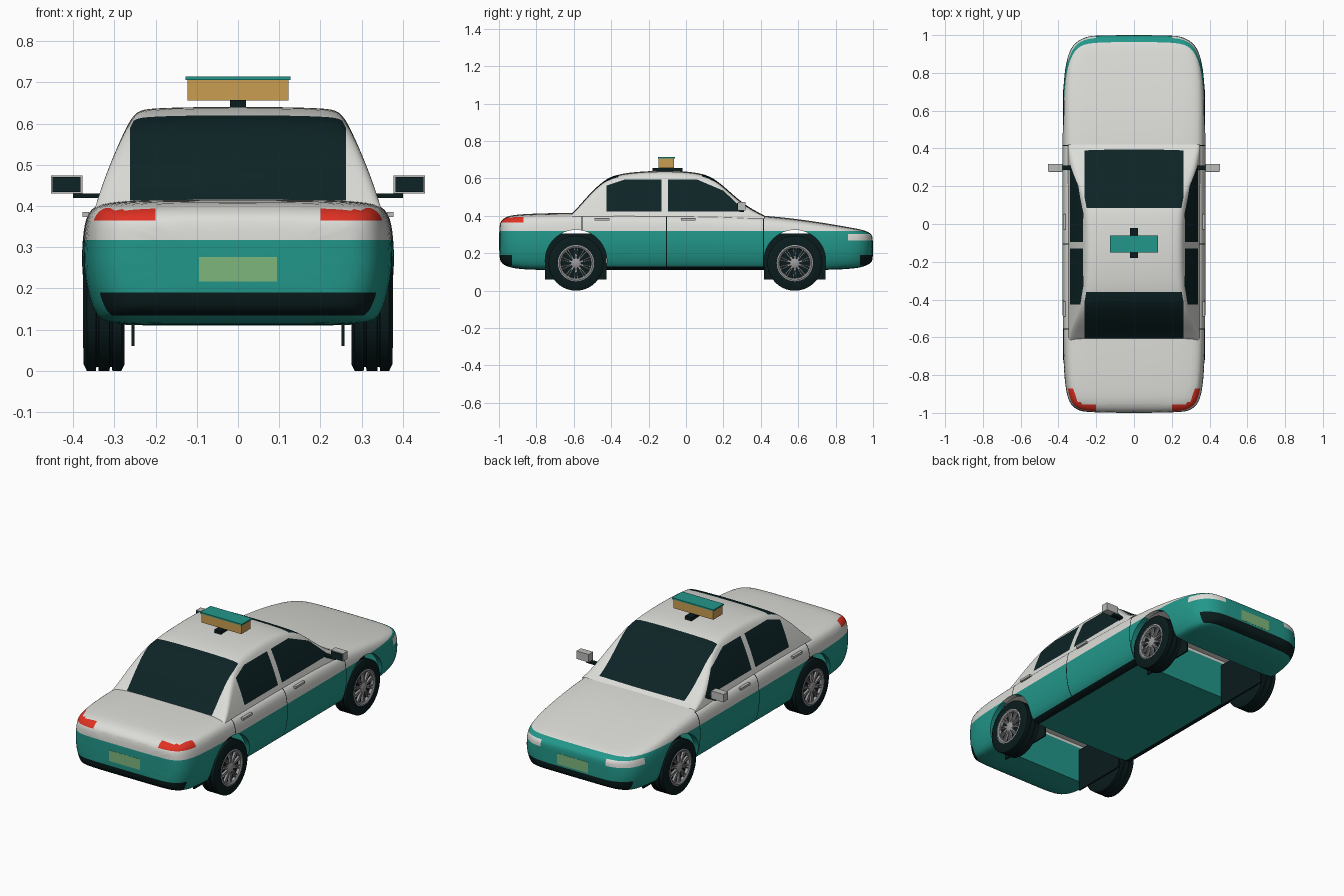
import bpy, bmesh, math
from mathutils import Vector, Matrix

cube = bpy.data.objects.get("Cube")
if cube:
    bpy.data.objects.remove(cube, do_unlink=True)

COLOURS = {"teal": (.016, .31, .255), "white": (.72, .72, .69), "dark_glass": (.004, .017, .019),
           "black": (.003, .011, .012), "red": (.75, .03, .016), "amber": (.6, .34, .085),
           "plate_green": (.21, .47, .2), "metal_grey": (.33, .33, .34), "pale_grey": (.5, .5, .49)}
MATS = {}
for name, rgb in COLOURS.items():
    m = bpy.data.materials.new(name)
    m.use_nodes = True
    m.diffuse_color = (*rgb, 1)
    m.node_tree.nodes["Principled BSDF"].inputs["Base Color"].default_value = (*rgb, 1)
    MATS[name] = m


def make(name, bm, mat, angle=None):
    bmesh.ops.recalc_face_normals(bm, faces=bm.faces)
    me = bpy.data.meshes.new(name)
    bm.to_mesh(me)
    bm.free()
    ob = bpy.data.objects.new(name, me)
    bpy.context.collection.objects.link(ob)
    me.materials.append(MATS[mat])
    if angle:
        smooth(ob, angle)
    return ob


def activate(ob):
    bpy.ops.object.select_all(action='DESELECT')
    ob.select_set(True)
    bpy.context.view_layer.objects.active = ob


def smooth(ob, angle):
    activate(ob)
    bpy.ops.object.shade_smooth_by_angle(angle=math.radians(angle))


def apply_modifier(ob, kind, **settings):
    mod = ob.modifiers.new("mod", kind)
    for key, value in settings.items():
        setattr(mod, key, value)
    activate(ob)
    bpy.ops.object.modifier_apply(modifier=mod.name)


def box(name, mat, x, y, z):
    """Box from (min, max) ranges."""
    bm = bmesh.new()
    lo, hi = zip(x, y, z)
    lo, hi = Vector(lo), Vector(hi)
    bmesh.ops.create_cube(bm, size=1, matrix=Matrix.Translation((lo + hi) / 2)
                          @ Matrix.Diagonal((*(hi - lo), 1)))
    return make(name, bm, mat)


def side_range(s, a, b):
    return tuple(sorted((s * a, s * b)))


def loft(bm, rings, closed=True):
    rows = [[bm.verts.new(p) for p in ring] for ring in rings]
    n = len(rows[0])
    for a, b in zip(rows, rows[1:]):
        for i in range(n if closed else n - 1):
            j = (i + 1) % n
            bm.faces.new((a[i], a[j], b[j], b[i]))
    return rows


def lathe(bm, profile, centre, steps=40):
    """Spin (x, radius) pairs round the x axis."""
    c = Vector(centre)
    rings = [[c + Vector((x, r * math.cos(t * math.tau / steps), r * math.sin(t * math.tau / steps)))
              for t in range(steps)] for x, r in profile]
    rows = loft(bm, rings)
    bm.faces.new(rows[0])
    bm.faces.new(rows[-1])


def paint(ob, names, planes, rule):
    """Cut along planes, then colour every face by the rule."""
    bm = bmesh.new()
    bm.from_mesh(ob.data)
    bmesh.ops.triangulate(bm, faces=[f for f in bm.faces if len(f.verts) > 4])
    for co, no in planes:
        bmesh.ops.bisect_plane(bm, geom=bm.verts[:] + bm.edges[:] + bm.faces[:],
                               dist=1e-5, plane_co=co, plane_no=no)
    for f in bm.faces:
        f.material_index = names.index(rule(f.calc_center_median(), f.normal))
    ob.data.materials.clear()
    for n in names:
        ob.data.materials.append(MATS[n])
    bm.to_mesh(ob.data)
    bm.free()
    smooth(ob, 35)


def at(axis, *values):
    no = Vector([axis == a for a in "xyz"])
    return [(no * v, no) for v in values]


# Lower body: stations of (y, half width, bottom, top)
STATIONS = [(-1, .25, .17, .355), (-.985, .305, .145, .38), (-.95, .345, .125, .402), (-.87, .367, .112, .41),
            (-.7, .378, .11, .416), (-.4, .381, .11, .416), (0, .381, .11, .415), (.4, .381, .11, .407),
            (.65, .38, .11, .376), (.8, .372, .112, .352), (.9, .352, .118, .334), (.96, .318, .13, .322),
            (.99, .26, .15, .304), (1, .21, .165, .285)]
SECTION = [(.5, 0), (.85, .005), (.92, .07), (.975, .25), (1, .5), (.985, .78), (.955, .91), (.87, .985), (.5, 1)]
rings = []
for y, w, lo, hi in STATIONS:
    half = [(u * w, y, lo + v * (hi - lo)) for u, v in SECTION]
    rings.append([(0, y, lo)] + half + [(0, y, hi)] + [(-x, a, z) for x, a, z in reversed(half)])
bm = bmesh.new()
rows = loft(bm, rings)
bm.faces.new(rows[0])
bm.faces.new(rows[-1])
body = make("lower_body", bm, "teal")
apply_modifier(body, 'SUBSURF', levels=2)

# Wheel wells: open box inside, round arch through the sides
AXLES = {"trunk": -.588, "hood": .582}
for y in AXLES.values():
    well = box("well_cutter", "white", (-.345, .345), (y - .163, y + .163), (-.1, .333))
    bm = bmesh.new()
    lathe(bm, [(-.5, .165), (.5, .165)], (0, y, .16), 48)
    for cutter in (well, make("arch_cutter", bm, "white")):
        cutter.hide_render = True
        apply_modifier(body, 'BOOLEAN', operation='DIFFERENCE', solver='EXACT', object=cutter)
        bpy.data.objects.remove(cutter, do_unlink=True)

SEAMS = (-.555, -.105, .415)


def body_rule(c, n):
    x, y, z = abs(c.x), c.y, c.z
    if y < -.87 and x > .2 and .365 < z < .395 and n.z < .93:
        return "red"
    if y > .865 and x > .2 and .268 < z < .303:
        return "white"
    if abs(y) > .93 and x < .345 and .135 < z < .19:
        return "black"
    if abs(n.x) > .4 and x > .33 and z > .128 and any(abs(y - s) < .0025 for s in SEAMS):
        return "black"
    if abs(y) < .42 and z < .128 and x > .3:
        return "black"
    return "white" if z > .318 else "teal"


paint(body, ["teal", "white", "black", "red"],
      at("z", .128, .135, .19, .268, .303, .318, .365, .395) + at("x", -.345, -.3, -.2, .2, .3, .345)
      + at("y", -.93, -.87, .865, .93, *[s + d for s in SEAMS for d in (-.0025, .0025)]), body_rule)

# Cabin: roof line lofted with sides that lean inwards
ROOF = [(-.62, .40), (-.575, .447), (-.525, .505), (-.47, .56), (-.42, .6), (-.36, .622), (-.25, .636),
        (-.1, .641), (.04, .634), (.13, .613), (.2, .558), (.27, .494), (.34, .44), (.42, .40)]
BASE = .385


def lean(z):
    return .35 - .28 * (z - BASE) - .5 * (z - BASE) ** 2


rings = []
for y, h in ROOF:
    r = min(.022, (h - BASE) / 2)
    half = [(lean(z), y, z) for z in (BASE + (h - r - BASE) * k / 5 for k in range(6))]
    half += [(lean(h) - .008, y, h - r * .3), (lean(h) - .035, y, h - .002), (.13, y, h + .001)]
    rings.append(half + [(0, y, h + .002)] + [(-x, a, z) for x, a, z in reversed(half)])
bm = bmesh.new()
loft(bm, rings, closed=False)
cabin = make("cabin", bm, "white")
apply_modifier(cabin, 'SUBSURF', levels=2)

# Side window outline as half planes (point, outward direction)
WINDOW = [(Vector((0, *p)), Vector((0, *n))) for p, n in [
    ((0, .424), (0, -1)), ((0, .594), (0, 1)), ((-.425, .5), (-1, 0)), ((-.425, .562), (-.32, .95)),
    ((.06, .594), (.39, .92)), ((.2, .535), (.69, .72)), ((.31, .43), (1, 0))]]


def cabin_rule(c, n):
    if abs(n.x) > .55:
        inside = all((c - p).dot(d) < 0 for p, d in WINDOW) and not -.13 < c.y < -.095
        return "dark_glass" if inside else "white"
    screen = abs(c.x) < .262 and c.z > .414 and (c.y < -.36 or c.y > .085)
    return "dark_glass" if screen else "white"


paint(cabin, ["white", "dark_glass"],
      WINDOW + at("x", -.262, .262) + at("y", -.36, .085, -.13, -.095) + at("z", .414), cabin_rule)

# Wheels with grooved tyres, rims and spokes
TYRE = [(-.05, .09), (-.05, .13), (-.042, .147), (-.02, .147), (-.019, .138), (-.014, .138), (-.013, .147),
        (.013, .147), (.014, .138), (.019, .138), (.02, .147), (.042, .147), (.05, .13), (.048, .095), (.03, .09)]
for end, y in AXLES.items():
    for s, side in ((1, "left"), (-1, "right")):
        tag = f"{side}_{end}_"
        c = (s * .325, y, .147)
        bm = bmesh.new()
        lathe(bm, [(s * x, r) for x, r in TYRE], c)
        make(tag + "tyre", bm, "black", 30)
        bm = bmesh.new()
        lathe(bm, [(s * x, r) for x, r in ((.031, .08), (.046, .082), (.051, .09), (.049, .097), (.03, .097))], c)
        bmesh.ops.delete(bm, geom=[f for f in bm.faces if len(f.verts) > 4], context='FACES')
        lathe(bm, [(s * x, r) for x, r in ((.031, .026), (.044, .026), (.048, .018))], c, 20)
        for k in range(10):
            for d in (-.09, .09):
                bmesh.ops.create_cube(bm, size=1, matrix=Matrix.Translation(c)
                                      @ Matrix.Rotation(k * math.tau / 10 + d, 4, 'X')
                                      @ Matrix.Translation((s * .038, 0, .053))
                                      @ Matrix.Diagonal((.012, .006, .064, 1)))
        make(tag + "rim", bm, "metal_grey", 30)
        box(tag + "well_panel", "black", side_range(s, .251, .259), (y - .165, y + .163), (.06, .305))

# Mirrors and door handles
for s, side in ((1, "left"), (-1, "right")):
    box(side + "_mirror_arm", "black", side_range(s, .325, .4), (.285, .31), (.42, .431))
    box(side + "_mirror", "pale_grey", side_range(s, .378, .454), (.278, .318), (.43, .474))
    box(side + "_mirror_glass", "dark_glass", side_range(s, .382, .45), (.274, .279), (.434, .47))
    for door, y in (("trunk_side", -.45), ("hood_side", .012)):
        box(f"{side}_{door}_handle", "pale_grey", side_range(s, .362, .377), (y - .04, y + .04), (.374, .386))

# Number plates
box("trunk_plate", "plate_green", (-.095, .095), (-1, -.992), (.217, .277))
box("hood_plate", "plate_green", (-.095, .095), (.992, 1), (.2, .26))

# Roof sign
box("sign_stand", "black", (-.02, .02), (-.18, -.02), (.636, .657))
box("sign_box", "amber", (-.123, .123), (-.146, -.064), (.656, .706))
box("sign_cap", "teal", (-.128, .128), (-.15, -.06), (.706, .714))
